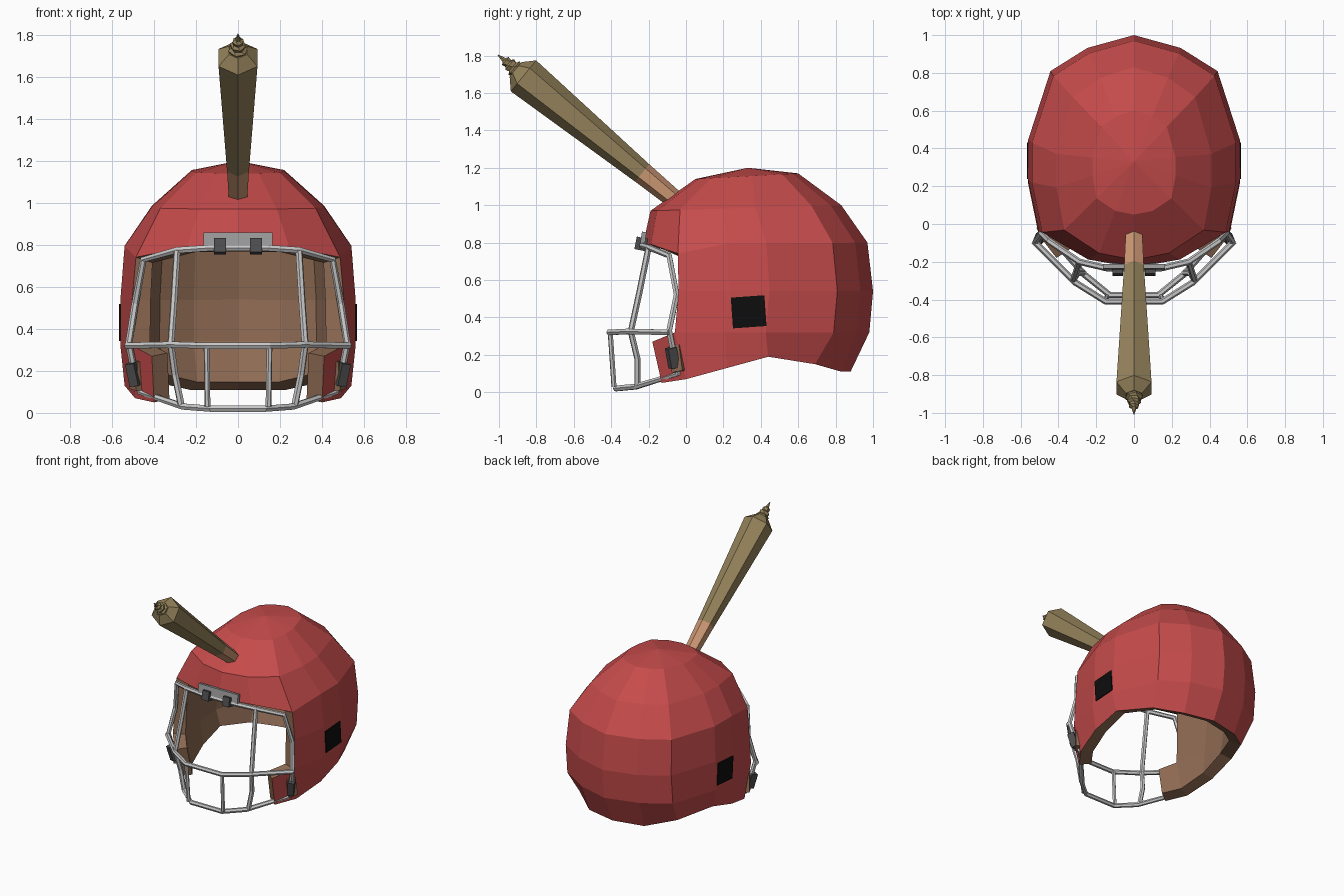
import bpy, bmesh, math
from mathutils import Vector, Matrix

if "Cube" in bpy.data.objects:
    bpy.data.objects.remove(bpy.data.objects["Cube"])

def mat(name, r, g, b):
    m = bpy.data.materials.new(name)
    m.diffuse_color = (r, g, b, 1)
    m.use_nodes = True
    m.node_tree.nodes["Principled BSDF"].inputs["Base Color"].default_value = m.diffuse_color
    return m

RED = mat("shell_red", .56, .07, .07)
LINER = mat("liner_brown", .27, .145, .085)
STEEL = mat("bar_grey", .58, .58, .58)
PLATE = mat("plate_grey", .33, .33, .33)
CLIP = mat("clip_dark", .075, .075, .075)
BLACK = mat("ear_black", .004, .004, .004)
TAN = mat("grip_tan", .60, .31, .17)
WOOD = mat("club_wood", .30, .225, .105)

def finish(name, bm, *mats):
    me = bpy.data.meshes.new(name)
    bm.to_mesh(me)
    bm.free()
    ob = bpy.data.objects.new(name, me)
    bpy.context.collection.objects.link(ob)
    for m in mats:
        me.materials.append(m)
    return ob

def mirror(ob):
    md = ob.modifiers.new("mirror", 'MIRROR')
    md.merge_threshold = .002
    return ob

# Helmet shell: half rings from back to front, mirrored, thickened inward by the liner
COLS = [(0, 1), (.44, .89), (.79, .69), (1, .1), (1, -.25), (.9, -.69), (.45, -.93), (0, -1)]
RINGS = [  # z front, z back, y front, y back, half width
    (1.14, 1.17, .05, .60, .22), (.97, 1.0, -.19, .83, .41), (.79, .80, -.23, .97, .54),
    (.54, .54, -.23, 1.0, .56), (.32, .32, -.25, .98, .56)]
BOTTOM = [(0, .88, .11), (.23, .83, .11), (.41, .69, .15), (.53, .44, .19),
          (.54, .22, .13), (.49, 0, .07), (.40, -.13, .05)]
rows = []
for zf, zb, yf, yb, w in RINGS:
    rows.append([Vector((w * sx, (yf + yb) / 2 + (yb - yf) / 2 * sy,
                         (zf + zb) / 2 + (zb - zf) / 2 * sy)) for sx, sy in COLS])
rows[2][5].z -= .05                                # brow droops at the temples
rows[3] = rows[3][:6]                              # face opening
rows[4] = rows[4][:6] + [Vector((.41, -.18, .27))]  # jaw flap
rows.append([Vector(p) for p in BOTTOM])

bm = bmesh.new()
apex = bm.verts.new((0, .33, 1.2))
grid = [[bm.verts.new(p) for p in row] for row in rows]
for c in range(7):
    bm.faces.new((apex, grid[0][c + 1], grid[0][c]))
for a, b in zip(grid, grid[1:]):
    for c in range(min(len(a), len(b)) - 1):
        bm.faces.new((a[c], a[c + 1], b[c + 1], b[c]))
shell = mirror(finish("helmet_shell", bm, RED, LINER))
sol = shell.modifiers.new("liner", 'SOLIDIFY')
sol.thickness = .09
sol.offset = -1
sol.material_offset = 1
sol.material_offset_rim = 1

# Flat block from a centre, size and rotation
def block(name, m, loc, size, rot=(0, 0, 0), both=False):
    bm = bmesh.new()
    bmesh.ops.create_cube(bm, size=1)
    r = Matrix.Rotation(rot[2], 4, 'Z') @ Matrix.Rotation(rot[0], 4, 'X') @ Matrix.Rotation(rot[1], 4, 'Y')
    bm.transform(Matrix.Translation(loc) @ r @ Matrix.Diagonal((*size, 1)))
    ob = finish(name, bm, m)
    return mirror(ob) if both else ob

block("ear_patch", BLACK, (.562, .335, .43), (.008, .18, .165), (.07, 0, 0), True)
block("brow_plate", PLATE, (0, -.228, .825), (.33, .025, .065), (-.15, 0, 0))
block("brow_clip", CLIP, (.086, -.24, .793), (.056, .06, .068), (-.2, 0, 0), True)
block("jaw_clip", CLIP, (.497, -.072, .185), (.045, .05, .11), (.25, .12, .4), True)
block("jaw_pad", LINER, (.475, -.045, .18), (.05, .065, .14), (.15, 0, -.5), True)

# Face guard bars
def tube(name, pts, cyclic=False, r=.017):
    cu = bpy.data.curves.new(name, 'CURVE')
    cu.dimensions = '3D'
    cu.bevel_depth = r
    cu.bevel_resolution = 1
    cu.use_fill_caps = True
    sp = cu.splines.new('POLY')
    sp.points.add(len(pts) - 1)
    for p, co in zip(sp.points, pts):
        p.co = (*co, 1)
    sp.use_cyclic_u = cyclic
    sp.use_smooth = False
    cu.materials.append(STEEL)
    ob = bpy.data.objects.new(name, cu)
    bpy.context.collection.objects.link(ob)

def flip(pts):
    return [(-x, y, z) for x, y, z in pts]

frame = [(.14, -.235, .785), (.29, -.2, .775), (.45, -.09, .73), (.49, -.05, .52),
         (.52, -.09, .33), (.49, -.06, .18), (.465, -.04, .10), (.26, -.27, .03), (.13, -.375, .02)]
tube("guard_frame", frame + flip(frame[::-1]), True)
mid = [(.53, -.09, .32), (.31, -.31, .325), (.15, -.41, .32)]
tube("guard_middle_bar", mid + flip(mid[::-1]))
long_bar = [(.29, -.2, .775), (.305, -.25, .53), (.32, -.295, .325), (.30, -.26, .18), (.27, -.26, .035)]
short_bar = [(.15, -.405, .32), (.145, -.385, .03)]
for side, f in (("right", lambda p: p), ("left", flip)):
    tube("guard_long_bar_" + side, f(long_bar))
    tube("guard_short_bar_" + side, f(short_bar), r=.014)

# Club stuck in the crown: hexagonal sections along a slanted axis
AXIS = Vector((0, -.774, .633))
UP = Vector((0, .633, .774))
START = Vector((0, -.06, 1.03))

def loft(name, sections, m, twist=0):
    bm = bmesh.new()
    rings = []
    for i, (d, r) in enumerate(sections):
        rings.append([bm.verts.new(START + AXIS * d + r * (
            UP * math.cos(k * math.pi / 3 + i * twist) + Vector((1, 0, 0)) * math.sin(k * math.pi / 3 + i * twist)))
            for k in range(6)])
    for a, b in zip(rings, rings[1:]):
        for k in range(6):
            bm.faces.new((a[k], a[k - 1], b[k - 1], b[k]))
    bm.faces.new(rings[0])
    bm.faces.new(rings[-1])
    bmesh.ops.recalc_face_normals(bm, faces=bm.faces)
    return finish(name, bm, m)

loft("club_grip", [(0, .05), (.225, .06)], TAN)
loft("club_body", [(.225, .06), (1.045, .107), (1.10, .05)], WOOD)
# Splintered twisted tip
loft("club_tip", [(1.09, .042), (1.11, .048), (1.12, .034), (1.14, .038), (1.15, .024),
                  (1.17, .028), (1.18, .014), (1.222, .003)], WOOD, .25)
